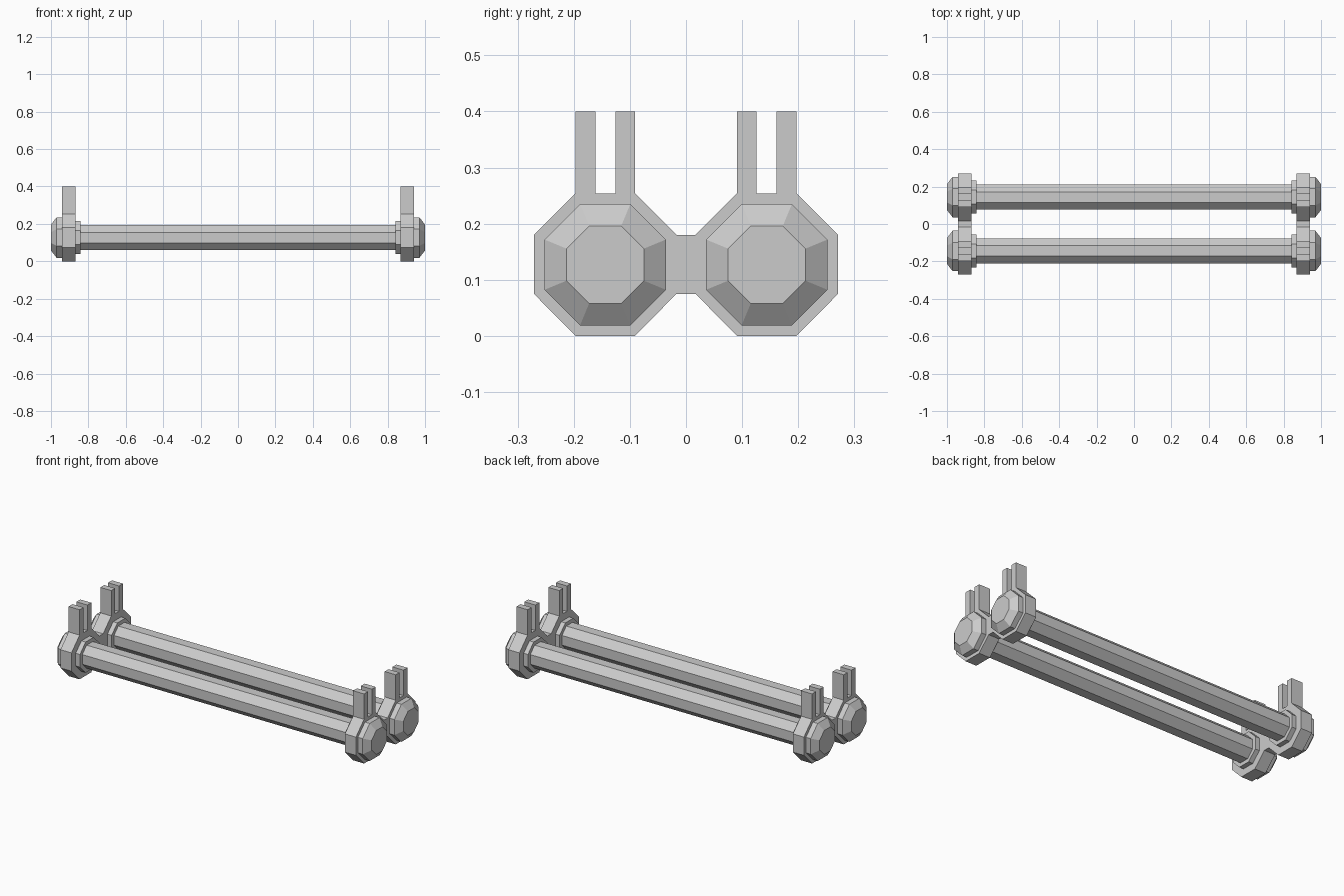
import bpy, bmesh, math

if "Cube" in bpy.data.objects:
    bpy.data.objects.remove(bpy.data.objects["Cube"])

ROD_Y, ROD_Z = 0.144, 0.127


def finish(name, bm):
    bmesh.ops.recalc_face_normals(bm, faces=bm.faces)
    mesh = bpy.data.meshes.new(name)
    bm.to_mesh(mesh)
    bm.free()
    obj = bpy.data.objects.new(name, mesh)
    bpy.context.collection.objects.link(obj)
    return obj


def octagon_lathe(name, stations, y):
    """Octagonal solid along x; stations are (x, half width across flats)."""
    bm = bmesh.new()
    rings = []
    for x, half in stations:
        r = half / math.cos(math.pi / 8)
        angles = [math.pi / 8 + i * math.pi / 4 for i in range(8)]
        rings.append([bm.verts.new((x, y + r * math.cos(a), ROD_Z + r * math.sin(a)))
                      for a in angles])
    for a, b in zip(rings, rings[1:]):
        for i in range(8):
            j = (i + 1) % 8
            bm.faces.new((a[i], a[j], b[j], b[i]))
    bm.faces.new(rings[0])
    bm.faces.new(rings[-1])
    return finish(name, bm)


def bracket(name, x0, x1):
    """Double octagon plate with forked prongs, extruded along x."""
    half = [(0.017, 0.18), (0.091, 0.254), (0.091, 0.4), (0.126, 0.4),
            (0.126, 0.254), (0.161, 0.254), (0.161, 0.4), (0.197, 0.4),
            (0.197, 0.254), (0.271, 0.18), (0.271, 0.075), (0.197, 0.0),
            (0.091, 0.0), (0.017, 0.075)]
    outline = half + [(-y, z) for y, z in reversed(half)]
    bm = bmesh.new()
    face = bm.faces.new([bm.verts.new((x0, y, z)) for y, z in outline])
    new = bmesh.ops.extrude_face_region(bm, geom=[face])["geom"]
    bmesh.ops.translate(bm, vec=(x1 - x0, 0, 0),
                        verts=[v for v in new if isinstance(v, bmesh.types.BMVert)])
    return finish(name, bm)


# Rods with a bevelled cap and a stepped collar at each end
for row, y in (("front", -ROD_Y), ("back", ROD_Y)):
    octagon_lathe(row + "_rod", [(-0.86, 0.067), (0.86, 0.067)], y)
    for side, s in (("left", -1), ("right", 1)):
        octagon_lathe(f"{row}_{side}_collar", [(s * 0.843, 0.088), (s * 0.88, 0.088)], y)
        # Wider band just inside the plate, then the faceted outer cap
        octagon_lathe(f"{row}_{side}_cap",
                      [(s * 0.9, 0.108), (s * 0.97, 0.108), (s * 1.0, 0.069)], y)

# Plates joining the two rods
for side, s in (("left", -1), ("right", 1)):
    bracket(side + "_bracket", s * 0.87, s * 0.94)
